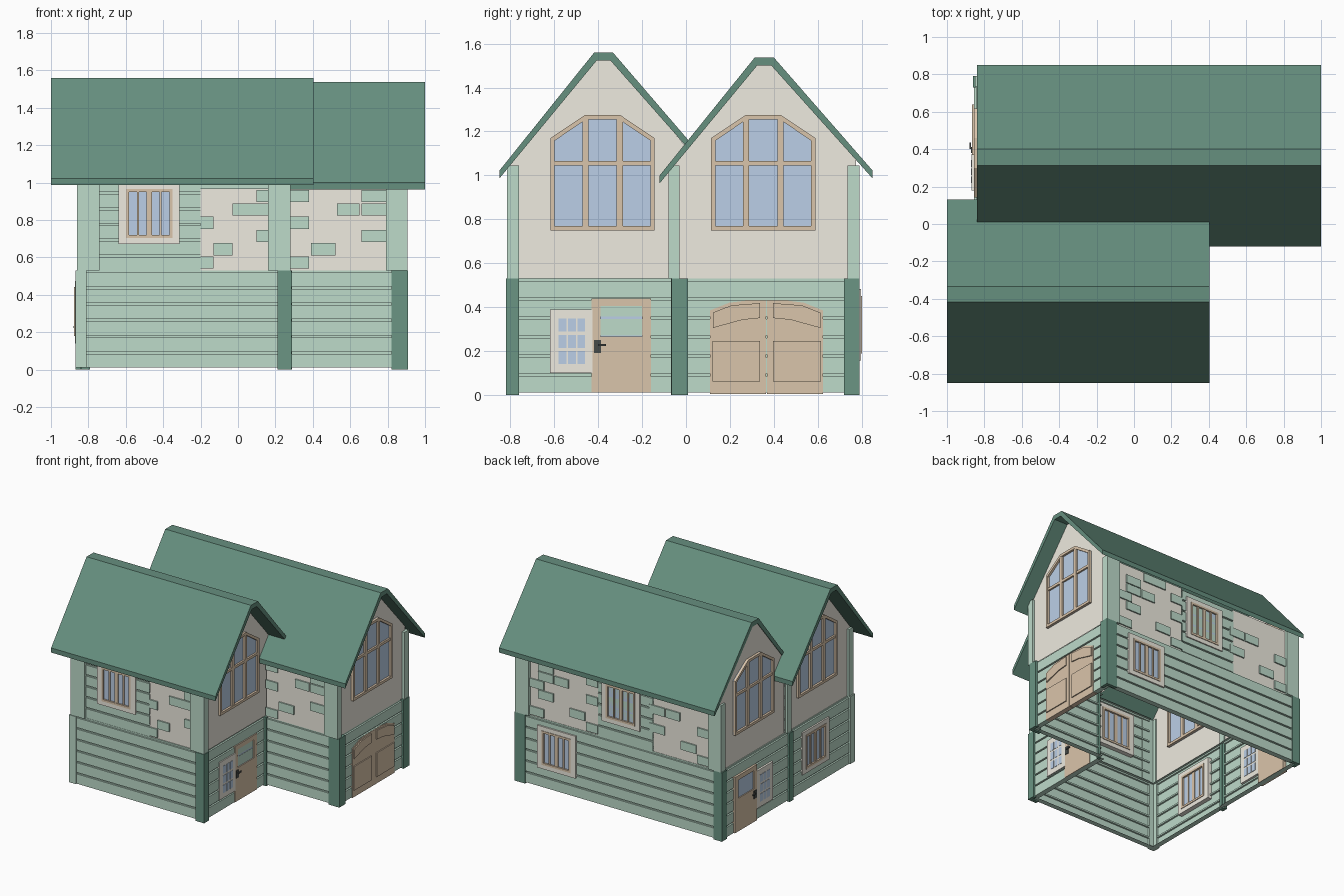
import bpy, bmesh
from mathutils import Vector

if "Cube" in bpy.data.objects:
    bpy.data.objects.remove(bpy.data.objects["Cube"])


def material(name, r, g, b):
    m = bpy.data.materials.new(name)
    m.diffuse_color = [(c / 255) ** 2.2 for c in (r, g, b)] + [1]
    m.use_nodes = True
    m.node_tree.nodes["Principled BSDF"].inputs["Base Color"].default_value = m.diffuse_color
    return m


ROOF = material("roof_green", 102, 142, 126)
DARK = material("post_green", 106, 148, 131)
LIGHT = material("siding_green", 188, 218, 201)
CREAM = material("cream", 238, 234, 223)
TAN = material("wood", 217, 195, 169)
GLASS = material("glass", 186, 206, 230)
IRON = material("iron", 72, 76, 74)


# wall coordinates: u runs along the wall, z up, d outwards from the origin
def place(side, u, z, d):
    return {"front": Vector((u, -d, z)), "back": Vector((u, d, z)),
            "right": Vector((d, u, z)), "left": Vector((-d, u, z))}[side]


def part(name, mat, side, solids):
    """Extrude each (outline, d0, d1) along the wall normal into one object."""
    bm = bmesh.new()
    for pts, d0, d1 in solids:
        a = [bm.verts.new(place(side, u, z, d1)) for u, z in pts]
        bm.faces.new(a)
        if d0 != d1:
            b = [bm.verts.new(place(side, u, z, d0)) for u, z in pts]
            bm.faces.new(b)
            for i in range(len(a)):
                j = (i + 1) % len(a)
                bm.faces.new((a[i], a[j], b[j], b[i]))
    finish(name, mat, bm)


def finish(name, mat, bm):
    bmesh.ops.recalc_face_normals(bm, faces=bm.faces)
    me = bpy.data.meshes.new(name)
    bm.to_mesh(me)
    bm.free()
    me.materials.append(mat)
    bpy.context.collection.objects.link(bpy.data.objects.new(name, me))


def rect(u0, u1, z0, z1):
    return [(u0, z0), (u1, z0), (u1, z1), (u0, z1)]


def ring(outer, inner, d0, d1):
    n = len(outer)
    return [([outer[i], outer[(i + 1) % n], inner[(i + 1) % n], inner[i]], d0, d1) for i in range(n)]


# grooved board siding swept along the wall
def siding(name, side, u0, u1, d, z0, rows, pitch=0.0867, lip=0.04):
    prof = [(d - lip, z0)]
    for i in range(rows):
        z = z0 + i * pitch
        prof += [(d, z), (d, z + pitch - 0.012), (d - 0.013, z + pitch - 0.012), (d - 0.013, z + pitch)]
    prof.append((d - 0.03, z0 + rows * pitch))
    bm = bmesh.new()
    cols = [[bm.verts.new(place(side, u, z, dd)) for dd, z in prof] for u in (u0, u1)]
    for i in range(len(prof) - 1):
        bm.faces.new((cols[0][i], cols[1][i], cols[1][i + 1], cols[0][i + 1]))
    finish(name, LIGHT, bm)


for n, s, a, b, d in (("front", "front", -.86, .28, .81), ("wing_front", "front", .27, .9, .06),
                      ("back", "back", -.85, .9, .785), ("right", "right", -.81, -.05, .27),
                      ("wing_right", "right", -.06, .785, .895), ("left", "left", -.81, -.02, .86),
                      ("wing_left", "left", -.02, .785, .855)):
    siding("lower_siding_" + n, s, a, b, d, 0.01, 6)
siding("upper_siding_front", "front", -.8, -.2, .795, .53, 6, .084, .02)
siding("upper_siding_back", "back", -.26, .21, .775, .53, 6, .084, .02)


# rubble panels: cream base with shallow green blocks (u, row, width)
def stones(name, side, u0, u1, d, blocks):
    part(name + "_base", CREAM, side, [(rect(u0, u1, .53, 1.04), d - .006, d - .006)])
    part(name + "_blocks", LIGHT, side, [(rect(u0 + u, u0 + u + w, .54 + r * .071, .605 + r * .071), d - .012, d + .004)
                                         for u, r, w in blocks])


small = [(0, 0, .07), (.07, 1, .1), (.3, 2, .06), (0, 3, .07), (.17, 4, .13), (.3, 4, .06), (.3, 5, .06), (0, 6, .36)]
large = [(0, 0, .1), (.11, 1, .13), (.38, 2, .13), (0, 3, .1), (.25, 4, .12), (.38, 4, .13),
         (.38, 5, .13), (0, 5, .1), (.15, 6, .2)]
stones("front_stone", "front", -.2, .16, .795, small)
stones("wing_front_stone", "front", .28, .79, .06, large)
stones("back_stone_right", "back", .21, .8, .775, large + [(.46, 0, .13), (.46, 3, .13)])
stones("back_stone_left", "back", -.74, -.26, .775, large[:-3])

# cream gables: wall depth, span in y, ridge position, wall top at both ends
for n, s, d, y0, y1, c, top, za, zb in (("right", "right", .265, -.8, 0, -.375, 1.53, 1.055, 1.13),
                                        ("left", "left", .842, -.8, 0, -.375, 1.53, 1.055, 1.13),
                                        ("wing_right", "right", .885, -.06, .775, .357, 1.51, 1.045, 1.075),
                                        ("wing_left", "left", .835, 0, .775, .357, 1.51, 1.12, 1.075)):
    part("gable_" + n, CREAM, s, [([(y0, .53), (y1, .53), (y1, zb), (c + .043, top), (c - .043, top), (y0, za)], d, d)])


# corner posts: two thin boards meeting at the outer corner
def post(name, mat, x0, x1, y0, y1, z0, z1, t=.025):
    ya = (y0, y0 + t) if y0 < .2 else (y1 - t, y1)
    xa = (x1 - t, x1) if x1 > 0 else (x0, x0 + t)
    part(name, mat, "back", [(rect(x0, x1, z0, z1), *ya), (rect(*xa, z0, z1), y0, y1)])


for i, (x0, x1, y0, y1) in enumerate(((.21, .285, -.82, -.76), (.82, .91, -.065, .01), (.82, .91, .72, .79),
                                      (-.86, -.79, .73, .79), (-.87, -.84, -.065, -.02), (.27, .288, -.068, -.05))):
    post(f"lower_post_{i}", DARK, x0, x1, y0, y1, 0, .53)
post("lower_post_front_left", LIGHT, -.87, -.81, -.82, -.76, .01, .53)
for i, (x0, x1, y0, y1) in enumerate(((.16, .28, -.815, -.76), (-.86, -.74, -.815, -.76), (.79, .905, -.08, -.03),
                                      (.79, .905, .735, .79), (-.85, -.74, .735, .79), (-.86, -.84, -.06, -.01))):
    post(f"upper_post_{i}", LIGHT, x0, x1, y0, y1, .53, 1.045)


# folded roofs: outline in y,z extruded along x
def roof(name, x0, x1, pts):
    shift = (.012, .012, -.012, -.012)
    low = [(y + (s if 0 < i < 3 else 0), z - .036) for i, ((y, z), s) in enumerate(zip(pts, shift))][::-1]
    bm = bmesh.new()
    ends = [[bm.verts.new((x, y, z)) for y, z in pts + low] for x in (x0, x1)]
    n = len(ends[0])
    for i in range(n):
        j = (i + 1) % n
        bm.faces.new((ends[0][i], ends[0][j], ends[1][j], ends[1][i]))
    for e in ends:
        for i in range(3):
            bm.faces.new((e[i], e[i + 1], e[n - 2 - i], e[n - 1 - i]))
    finish(name, ROOF, bm)


roof("front_roof", -1, .403, [(-.85, 1.022), (-.418, 1.56), (-.333, 1.56), (.13, 1.022)])
roof("back_roof", -.84, 1, [(-.12, 1.0), (.313, 1.537), (.4, 1.537), (.85, 1.022)])


# square barred windows
def window(name, side, u, z, d):
    def box(h, k): return rect(u - h, u + h, z - k, z + k)
    part(name + "_surround", CREAM, side, ring(box(.163, .163), box(.123, .13), d - .035, d + .012))
    part(name + "_glass", GLASS, side, [(box(.125, .13), d - .025, d + .003)])
    bars = [(rect(u + o - w, u + o + w, z - .12, z + .12), d - .03, d + .012)
            for o, w in ((-.06, .006), (0, .014), (.06, .006))]
    part(name + "_frame", TAN, side, ring(box(.124, .131), box(.108, .115), d - .04, d + .016) + bars)


window("front_window", "front", -.475, .835, .795)
window("back_upper_window", "back", .01, .82, .772)
window("back_lower_window", "back", .55, .32, .785)
window("left_lower_window", "left", -.34, .31, .86)


# tall peaked gable windows
def gable_window(name, side, c, d):
    def shape(w, z0, zs, t, z1):
        return [(c - w, z0), (c + w, z0), (c + w, zs), (c + t, z1), (c - t, z1), (c - w, zs)]
    out, inn = shape(.237, .75, 1.17, .08, 1.275), shape(.218, .77, 1.158, .075, 1.255)
    part(name + "_glass", GLASS, side, [(out, d - .005, d + .004)])
    bars = [(rect(c + o - .014, c + o + .014, .76, 1.265), d - .02, d + .018) for o in (-.078, .078)]
    bars.append((rect(c - .225, c + .225, 1.045, 1.065), d - .02, d + .017))
    part(name + "_frame", TAN, side, ring(out, inn, d - .022, d + .02) + bars)


gable_window("gable_window_right", "right", -.38, .262)
gable_window("gable_window_left", "left", -.38, .842)
gable_window("wing_window_right", "right", .352, .885)
gable_window("wing_window_left", "left", .38, .835)


# entrance doors with a side light of nine panes
def door(name, side, o, d):
    part(name, TAN, side, ring(rect(o - .43, o - .16, .01, .44), rect(o - .39, o - .2, .265, .405), d - .03, d + .01))
    part(name + "_glass", GLASS, side, [(rect(o - .4, o - .19, .26, .41), d - .02, d + .003)])
    part(name + "_handle", IRON, side, [(rect(o - .42, o - .387, .19, .25), d, d + .015),
                                        (rect(o - .4, o - .365, .222, .232), d + .015, d + .022)])
    part(name + "_sidelight", CREAM, side, [(rect(o - .62, o - .425, .1, .39), d - .03, d + .013)])
    part(name + "_panes", GLASS, side, [(rect(o - .58 + i * .043, o - .545 + i * .043, .14 + j * .074, .2 + j * .074),
                                         d - .033, d + .015) for i in range(3) for j in range(3)])


door("right_door", "right", 0, .265)
door("left_door", "left", .8, .857)

# arched double garage door with raised panels
leaves, panels = [], []
for s in (-1, 1):
    def m(pts): return [(.367 + s * u, z) for u, z in pts]
    leaves.append((m([(.002, .005), (.257, .005), (.257, .385), (.17, .42), (.09, .43), (.002, .43)]), .865, .9))
    panels.append((m(rect(.03, .247, .06, .245)), .89, .908))
    panels.append((m([(.03, .35), (.11, .342), (.245, .305), (.245, .375), (.16, .408), (.03, .418)]), .89, .908))
part("garage_doors", TAN, "right", leaves)
part("garage_door_panels", TAN, "right", panels)
